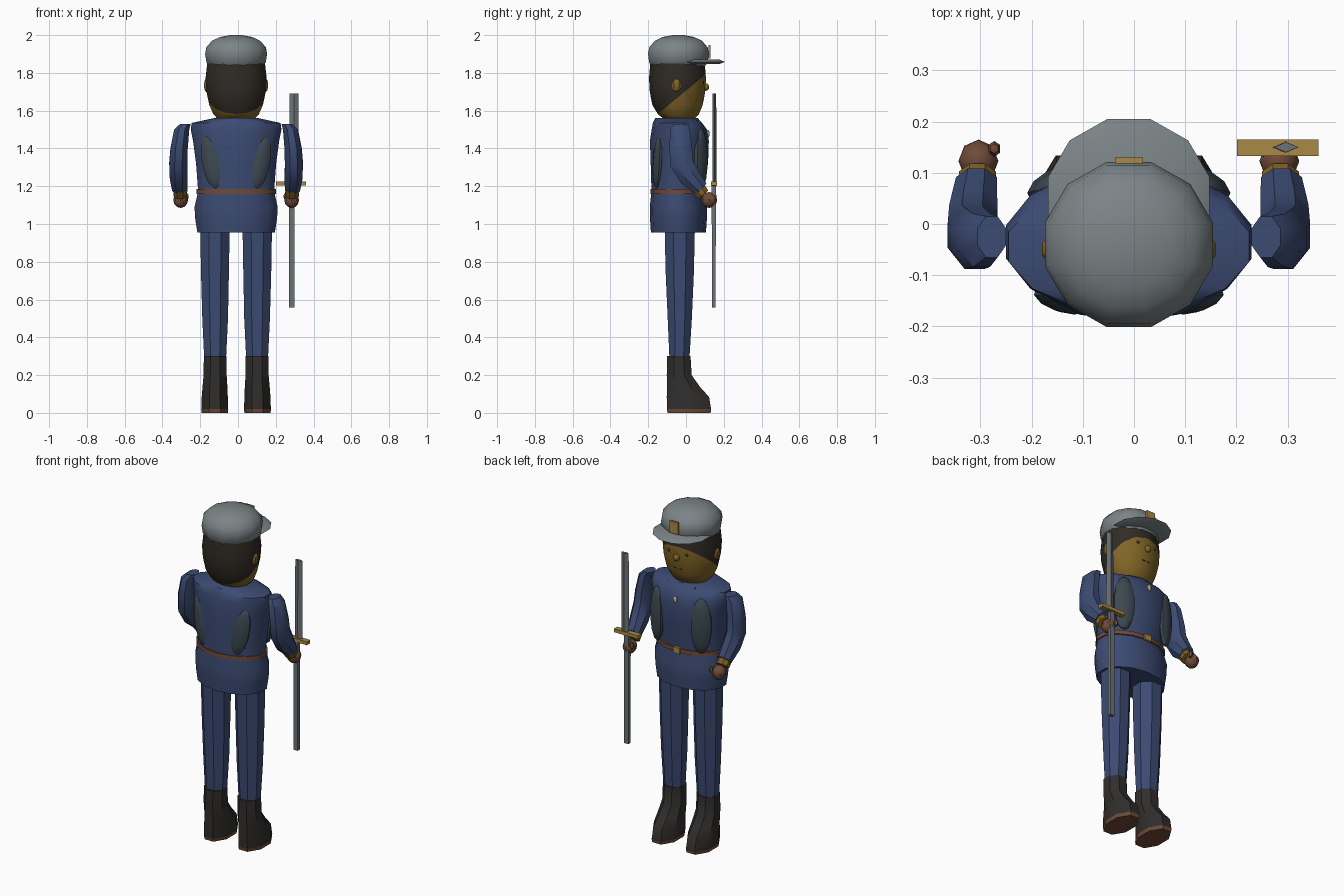
import bpy, bmesh, math
from mathutils import Vector, Matrix

if "Cube" in bpy.data.objects:
    bpy.data.objects.remove(bpy.data.objects["Cube"])

CX = -0.01  # symmetry line of the body


def mat(name, r, g, b):
    m = bpy.data.materials.new(name)
    m.diffuse_color = (r, g, b, 1)
    m.use_nodes = True
    m.node_tree.nodes["Principled BSDF"].inputs["Base Color"].default_value = m.diffuse_color
    return m


NAVY = mat("navy_cloth", 0.045, 0.07, 0.17)
SKIN = mat("face_tan", 0.22, 0.13, 0.02)
HAIR = mat("dark_hair", 0.03, 0.024, 0.018)
BOOT = mat("boot_black", 0.03, 0.028, 0.026)
BROWN = mat("brown_leather", 0.16, 0.07, 0.04)
GOLD = mat("gold", 0.4, 0.25, 0.06)
CUFF = mat("cuff_gold", 0.22, 0.12, 0.02)
CAP = mat("cap_grey", 0.2, 0.23, 0.24)
SLATE = mat("slate", 0.045, 0.065, 0.08)
STEEL = mat("steel", 0.15, 0.17, 0.18)
EYE = mat("eye_dark", 0.05, 0.03, 0.015)
PALE = mat("pale_metal", 0.55, 0.5, 0.4)


def finish(bm, name, material, smooth=True):
    bmesh.ops.recalc_face_normals(bm, faces=bm.faces)
    me = bpy.data.meshes.new(name)
    bm.to_mesh(me)
    bm.free()
    ob = bpy.data.objects.new(name, me)
    bpy.context.collection.objects.link(ob)
    me.materials.append(material)
    if smooth:
        bpy.ops.object.select_all(action='DESELECT')
        ob.select_set(True)
        bpy.context.view_layer.objects.active = ob
        bpy.ops.object.shade_smooth_by_angle(angle=math.radians(38))
    return ob


def loft(name, rings, material, n=8, smooth=True, phase=0.5):
    """Rings are (x, y, z, half width, half depth[, tilt degrees about x])."""
    bm = bmesh.new()
    k = 1 / math.cos(math.pi / n) if phase else 1
    loops = []
    for x, y, z, rx, ry, *tilt in rings:
        t = math.radians(tilt[0]) if tilt else 0
        loop = []
        for i in range(n):
            a = 2 * math.pi * (i + phase) / n
            v = ry * k * math.sin(a)
            loop.append(bm.verts.new((x + rx * k * math.cos(a),
                                      y + v * math.cos(t), z + v * math.sin(t))))
        loops.append(loop)
    for a, b in zip(loops, loops[1:]):
        for i in range(n):
            j = (i + 1) % n
            bm.faces.new((a[i], a[j], b[j], b[i]))
    bm.faces.new(loops[0][::-1])
    bm.faces.new(loops[-1])
    return finish(bm, name, material, smooth)


def blob(name, loc, radii, material, rz=0, ry=0, u=10, v=7):
    bm = bmesh.new()
    bmesh.ops.create_uvsphere(bm, u_segments=u, v_segments=v, radius=1)
    m = (Matrix.Translation(loc) @ Matrix.Rotation(math.radians(rz), 4, 'Z')
         @ Matrix.Rotation(math.radians(ry), 4, 'Y') @ Matrix.Diagonal((*radii, 1)))
    bm.transform(m)
    return finish(bm, name, material)


def box(name, loc, size, material):
    bm = bmesh.new()
    bmesh.ops.create_cube(bm, size=1, matrix=Matrix.Translation(loc) @ Matrix.Diagonal((*size, 1)))
    return finish(bm, name, material, False)


def bar(name, a, b, r, material):
    a, b = Vector(a), Vector(b)
    bm = bmesh.new()
    rot = (b - a).to_track_quat('Z', 'Y').to_matrix().to_4x4()
    bmesh.ops.create_cone(bm, cap_ends=True, segments=5, radius1=r, radius2=r, depth=(b - a).length,
                          matrix=Matrix.Translation((a + b) / 2) @ rot)
    return finish(bm, name, material, False)


# jacket with skirt, and belt
loft("jacket", [(CX, -.04, .955, .205, .142), (CX, -.04, 1.03, .217, .147), (CX, -.04, 1.09, .22, .148),
                (CX, -.045, 1.165, .203, .135), (CX, -.045, 1.2, .203, .135), (CX, -.035, 1.32, .212, .148),
                (CX, -.035, 1.44, .228, .152), (CX, -.035, 1.5, .24, .143), (CX, -.045, 1.535, .235, .127),
                (CX, -.05, 1.56, .12, .11)], NAVY, 14)
loft("belt", [(CX, -.043, 1.16, .211, .142), (CX, -.043, 1.184, .211, .142)], BROWN, 14)
box("belt_buckle", (CX, .1, 1.172), (.045, .014, .035), GOLD)

# head: hair colour above a slanting cut
head = loft("head", [(CX, -.035, 1.55, .09, .07), (CX, -.04, 1.58, .12, .105), (CX, -.045, 1.63, .142, .13),
                     (CX, -.045, 1.70, .157, .143), (CX, -.045, 1.77, .162, .147),
                     (CX, -.045, 1.86, .152, .14)], SKIN, 14)
head.data.materials.append(HAIR)
bm = bmesh.new()
bm.from_mesh(head.data)
p, nrm = Vector((0, -.14, 1.59)), Vector((0, -.19, .23)).normalized()
bmesh.ops.bisect_plane(bm, geom=bm.verts[:] + bm.edges[:] + bm.faces[:], plane_co=p, plane_no=nrm)
for f in bm.faces:
    f.material_index = int((f.calc_center_median() - p).dot(nrm) > 0)
bm.to_mesh(head.data)
bm.free()

# face
blob("nose", (CX, .105, 1.725), (.018, .018, .02), SKIN)
box("mouth", (CX, .088, 1.655), (.05, .008, .006), EYE)
for s, side in ((-1, "left"), (1, "right")):
    blob(f"eye_{side}", (CX + s * .058, .086, 1.752), (.015, .01, .014), EYE)
    blob(f"ear_{side}", (CX + s * .158, -.05, 1.735), (.014, .026, .035), SKIN, u=6, v=5)

# cap, brim, badge
loft("cap", [(CX, -.04, 1.835, .14, .14), (CX, -.04, 1.855, .157, .155), (CX, -.04, 1.9, .164, .161),
             (CX, -.04, 1.935, .158, .155), (CX, -.04, 1.97, .128, .125), (CX, -.04, 1.99, .085, .083),
             (CX, -.04, 2.0, .03, .03)], CAP, 12)
loft("cap_brim", [(CX, .05, 1.846, .13, .125), (CX, .05, 1.858, .158, .155), (CX, .05, 1.872, .13, .125)],
     CAP, 12)
box("cap_badge", (CX, .124, 1.912), (.055, .012, .07), GOLD)

# collar and pendant
for s, side in ((-1, "left"), (1, "right")):
    bar(f"collar_{side}", (CX + s * .09, .055, 1.548), (CX, .113, 1.487), .005, SLATE)
blob("pendant", (CX, .116, 1.478), (.014, .01, .02), PALE, u=6, v=5)

for s, side in ((-1, "left"), (1, "right")):
    X = lambda d: CX + s * d
    # chest and back pads
    blob(f"chest_pad_{side}", (X(.145), .078, 1.345), (.06, .03, .165), SLATE, rz=-s * 27)
    blob(f"back_pad_{side}", (X(.133), -.15, 1.325), (.05, .022, .142), SLATE, rz=s * 18, ry=s * 11)

    # arm, cuff, hand
    loft(f"arm_{side}", [(X(.268), -.025, 1.53, .028, .04), (X(.288), -.032, 1.5, .04, .052),
                         (X(.302), -.028, 1.4, .046, .06), (X(.306), -.022, 1.32, .048, .062, 15),
                         (X(.304), .02, 1.25, .047, .056, 38), (X(.298), .08, 1.185, .04, .04, 45)],
         NAVY, 8)
    loft(f"cuff_{side}", [(X(.297), .066, 1.19, .036, .037, 40), (X(.296), .092, 1.155, .036, .034, 40)],
         CUFF, 8)
    blob(f"hand_{side}", (X(.294), .123, 1.127), (.039, .042, .042), BROWN, u=8, v=6)
    blob(f"thumb_{side}", (X(.263), .147, 1.145), (.014, .016, .02), BROWN, u=6, v=5)

    # leg, boot, sole
    loft(f"leg_{side}", [(X(.112), -.033, .98, .078, .08), (X(.112), -.033, .75, .074, .075),
                         (X(.111), -.033, .5, .068, .064), (X(.111), -.035, .27, .057, .052)], NAVY, 8)
    loft(f"boot_{side}", [(X(.111), -.038, .3, .06, .062), (X(.111), -.036, .2, .061, .066),
                          (X(.112), -.012, .135, .066, .088), (X(.113), .01, .085, .069, .112),
                          (X(.113), .016, .02, .071, .117)], BOOT, 8)
    loft(f"sole_{side}", [(X(.113), .016, 0, .069, .114), (X(.113), .016, .021, .072, .118)], BROWN, 8)

# sword: scabbard side below the hand, guard and blade above
SX, SY = .284, .147
loft("sword_lower", [(SX, SY, .557, .014, .01), (SX, SY, 1.21, .015, .011)], STEEL, 4, False)
loft("sword_blade", [(SX + .012, SY + .003, 1.2, .026, .011), (SX + .013, SY + .003, 1.69, .024, .01)],
     STEEL, 4, False, 0)
box("sword_guard", (.281, SY + .002, 1.215), (.16, .032, .02), GOLD)
